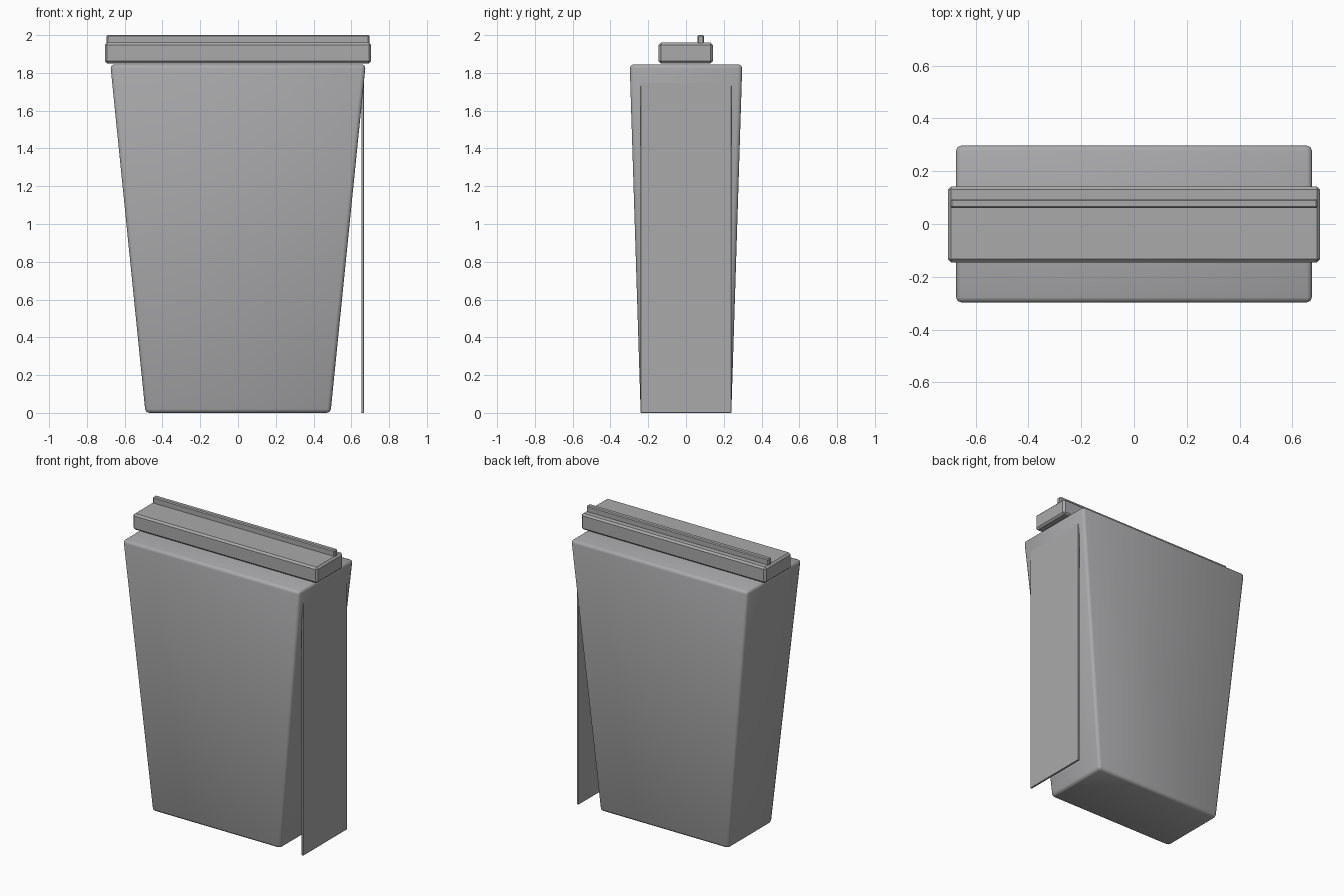
import bpy
import bmesh

default = bpy.data.objects.get("Cube")
if default:
    bpy.data.objects.remove(default, do_unlink=True)

grey = bpy.data.materials.new("mid grey")
grey.use_nodes = True
colour = (0.4, 0.4, 0.41, 1)
grey.diffuse_color = colour
grey.node_tree.nodes["Principled BSDF"].inputs["Base Color"].default_value = colour


def block(name, x, y, z, bevel, top_scale=(1, 1), segments=1, smooth=False):
    """Bevelled box from (min, max) ranges, with an optional scaled top."""
    centre = [sum(r) / 2 for r in (x, y, z)]
    size = [r[1] - r[0] for r in (x, y, z)]
    bm = bmesh.new()
    bmesh.ops.create_cube(bm, size=1)
    for v in bm.verts:
        scale = (*top_scale, 1) if v.co.z > 0 else (1, 1, 1)
        for i in range(3):
            v.co[i] *= size[i] * scale[i]
    if bevel:
        bmesh.ops.bevel(bm, geom=list(bm.edges), offset=bevel,
                        segments=segments, profile=0.5, affect='EDGES')
    bmesh.ops.recalc_face_normals(bm, faces=bm.faces)
    mesh = bpy.data.meshes.new(name)
    bm.to_mesh(mesh)
    bm.free()
    mesh.materials.append(grey)
    obj = bpy.data.objects.new(name, mesh)
    obj.location = centre
    bpy.context.collection.objects.link(obj)
    if smooth:
        mesh.shade_smooth()
    return obj


# Tapered container, softly shaded
block("tapered_body", (-0.49, 0.49), (-0.24, 0.24), (0, 1.845), 0.02,
      top_scale=(0.676 / 0.49, 0.298 / 0.24), segments=2, smooth=True)

# Narrow cap across the top, with a thin rail along its back
block("top_cap", (-0.705, 0.705), (-0.145, 0.142), (1.85, 1.96), 0.012)
block("cap_rail", (-0.695, 0.695), (0.06, 0.095), (1.95, 2.0), 0.006)

# Thin upright panel beside the body
block("side_panel", (0.653, 0.666), (-0.24, 0.24), (0, 1.755), 0.002)
